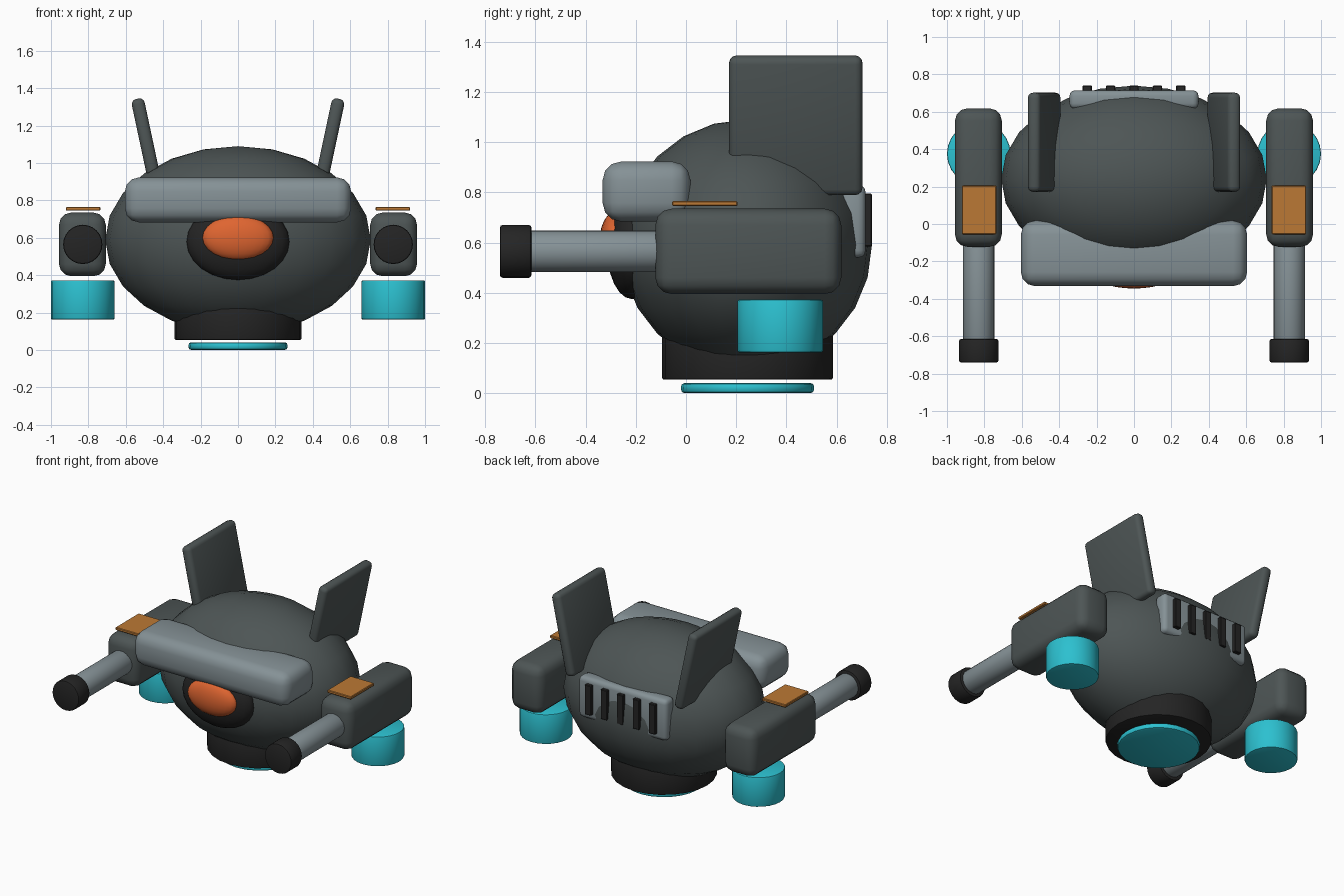
import bpy, math

if "Cube" in bpy.data.objects:
    bpy.data.objects.remove(bpy.data.objects["Cube"])


def material(name, rgb):
    m = bpy.data.materials.new(name)
    m.diffuse_color = (*rgb, 1)
    m.use_nodes = True
    m.node_tree.nodes["Principled BSDF"].inputs["Base Color"].default_value = m.diffuse_color
    return m


GREY = material("hull grey", (0.075, 0.091, 0.091))
STEEL = material("light steel", (0.235, 0.285, 0.305))
BLACK = material("near black", (0.018, 0.018, 0.018))
TEAL = material("glow teal", (0.025, 0.53, 0.63))
ORANGE = material("eye orange", (0.74, 0.13, 0.03))
AMBER = material("amber", (0.50, 0.19, 0.035))


def finish(name, mat, bevel=0, segments=3, angle=35):
    o = bpy.context.object
    o.name = o.data.name = name
    o.data.materials.append(mat)
    if bevel:
        b = o.modifiers.new("bevel", "BEVEL")
        b.width, b.segments = bevel, segments
        bpy.ops.object.modifier_apply(modifier="bevel")
    bpy.ops.object.shade_smooth_by_angle(angle=math.radians(angle))
    return o


def box(name, mat, loc, size, bevel=0, segments=3, tilt=0):
    bpy.ops.mesh.primitive_cube_add(size=1, location=loc)
    bpy.context.object.scale = size
    bpy.ops.object.transform_apply(location=False, rotation=False, scale=True)
    o = finish(name, mat, bevel, segments)
    o.rotation_euler.y = tilt
    return o


def cylinder(name, mat, loc, radius, depth, bevel=0.008, along_y=False):
    rot = (math.pi / 2, 0, 0) if along_y else (0, 0, 0)
    bpy.ops.mesh.primitive_cylinder_add(vertices=24, radius=radius, depth=depth,
                                        location=loc, rotation=rot)
    o = bpy.context.object
    b = o.modifiers.new("rim", "BEVEL")
    b.width, b.segments = bevel, 2
    b.limit_method, b.angle_limit = "ANGLE", math.radians(40)
    bpy.ops.object.modifier_apply(modifier="rim")
    return finish(name, mat)


def ellipsoid(name, mat, loc, radii):
    bpy.ops.mesh.primitive_uv_sphere_add(segments=24, ring_count=12, radius=1, location=loc)
    bpy.context.object.scale = radii
    bpy.ops.object.transform_apply(location=False, rotation=False, scale=True)
    return finish(name, mat, angle=80)


# Body, eye and brow
ellipsoid("body", GREY, (0, 0.24, 0.59), (0.71, 0.5, 0.5))
ellipsoid("eye_socket", BLACK, (0, -0.215, 0.58), (0.275, 0.10, 0.205))
ellipsoid("eye_lens", ORANGE, (0, -0.285, 0.60), (0.19, 0.06, 0.12))
box("brow_bar", STEEL, (0, -0.157, 0.803), (1.21, 0.35, 0.24), 0.075)

# Underside collar and glowing disc
cylinder("base_collar", BLACK, (0, 0.245, 0.147), 0.34, 0.185)
cylinder("base_glow", TEAL, (0, 0.245, 0.021), 0.265, 0.04, 0.014)

# Rear vent with slats
box("vent_panel", STEEL, (0, 0.665, 0.685), (0.69, 0.10, 0.29), 0.03)
for i in range(-2, 3):
    box("vent_slat", BLACK, (i * 0.125, 0.725, 0.69), (0.05, 0.03, 0.21), 0.004, 1)

# Mirrored fins, gun arms and thrusters
for side, s in (("left", -1), ("right", 1)):
    box(side + "_fin", GREY, (s * 0.48, 0.437, 1.067), (0.07, 0.53, 0.565), 0.028, 3, s * 0.21)
    box(side + "_arm", GREY, (s * 0.832, 0.248, 0.565), (0.25, 0.74, 0.34), 0.065)
    box(side + "_arm_plate", AMBER, (s * 0.828, 0.075, 0.755), (0.185, 0.26, 0.02), 0.004, 1)
    cylinder(side + "_barrel", STEEL, (s * 0.83, -0.35, 0.565), 0.083, 0.58, 0.005, True)
    cylinder(side + "_muzzle", BLACK, (s * 0.83, -0.678, 0.565), 0.105, 0.125, 0.01, True)
    cylinder(side + "_thruster", TEAL, (s * 0.83, 0.375, 0.268), 0.17, 0.21)
